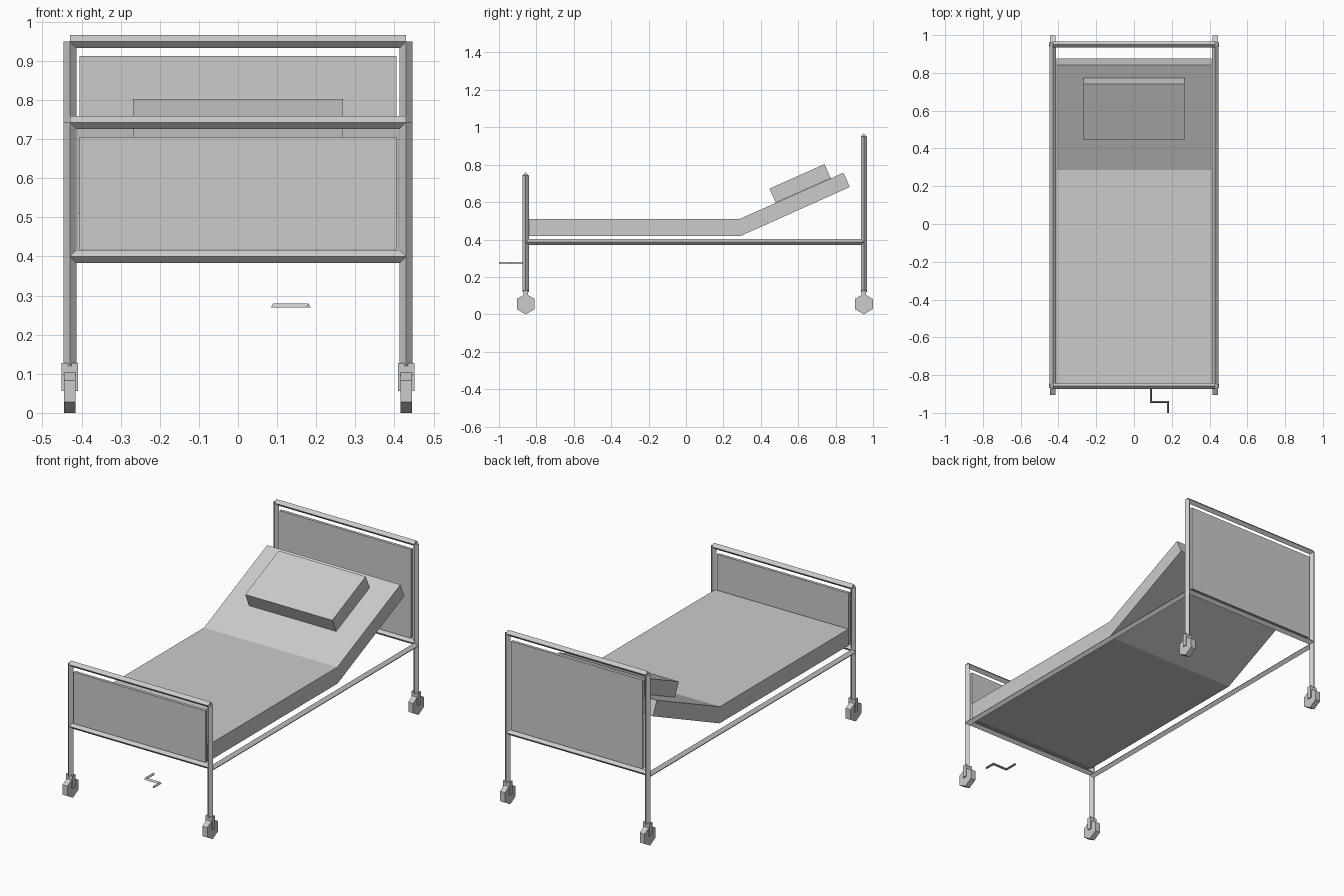
import bpy, bmesh, math
from mathutils import Vector

cube = bpy.data.objects.get("Cube")
if cube:
    bpy.data.objects.remove(cube, do_unlink=True)

grey = bpy.data.materials.new("light_grey")
grey.use_nodes = True
grey.diffuse_color = (0.6, 0.6, 0.6, 1)
grey.node_tree.nodes["Principled BSDF"].inputs["Base Color"].default_value = (0.6, 0.6, 0.6, 1)


def finish(name, bm):
    bmesh.ops.recalc_face_normals(bm, faces=bm.faces)
    mesh = bpy.data.meshes.new(name)
    bm.to_mesh(mesh)
    bm.free()
    mesh.materials.append(grey)
    obj = bpy.data.objects.new(name, mesh)
    bpy.context.scene.collection.objects.link(obj)
    return obj


def box(name, low, high):
    bm = bmesh.new()
    bmesh.ops.create_cube(bm, size=1)
    for v in bm.verts:
        v.co = [(a + b) / 2 + c * (b - a) for a, b, c in zip(low, high, v.co)]
    return finish(name, bm)


def extrude_x(name, profile, x, half):
    """Extrude a closed (y, z) profile along x."""
    bm = bmesh.new()
    face = bm.faces.new([bm.verts.new((x - half, y, z)) for y, z in profile])
    grown = bmesh.ops.extrude_face_region(bm, geom=[face])["geom"]
    moved = [g for g in grown if isinstance(g, bmesh.types.BMVert)]
    bmesh.ops.translate(bm, verts=moved, vec=(2 * half, 0, 0))
    return finish(name, bm)


def tube(name, path, radius, sides=4):
    """Mitred polygon tube, one section corner pointing up (or to +y on posts)."""
    bm = bmesh.new()
    pts = [Vector(p) for p in path]
    dirs = [(b - a).normalized() for a, b in zip(pts, pts[1:])]
    up = Vector((0, 1, 0)) if abs(dirs[0].z) > 0.9 else Vector((0, 0, 1))
    rings = []
    for i, p in enumerate(pts):
        before, after = dirs[max(i - 1, 0)], dirs[min(i, len(dirs) - 1)]
        mid = (before + after).normalized()
        side = mid.cross(up) / mid.dot(after)
        angles = [math.tau * k / sides for k in range(sides)]
        rings.append([bm.verts.new(p + radius * (up * math.cos(a) + side * math.sin(a)))
                      for a in angles])
    for r, s in zip(rings, rings[1:]):
        for k in range(sides):
            n = (k + 1) % sides
            bm.faces.new((r[k], r[n], s[n], s[k]))
    bm.faces.new(rings[0])
    bm.faces.new(rings[-1])
    return finish(name, bm)


HALF_X, TUBE_R = 0.43, 0.0165
FOOT_Y, HEAD_Y = -0.857, 0.951
LOW_Z = 0.4

# Head and foot ends: posts, rails, panel and casters
for end, y, top in (("foot", FOOT_Y, 0.743), ("head", HEAD_Y, 0.95)):
    for label, z in (("top", top), ("lower", LOW_Z)):
        tube(f"{end}_{label}_rail", [(-HALF_X, y, z), (HALF_X, y, z)], TUBE_R)
    box(f"{end}_panel", (-0.405, y - 0.008, LOW_Z + 0.018), (0.405, y + 0.008, top - 0.038))
    for side, x in (("right", -HALF_X), ("left", HALF_X)):
        tube(f"{end}_{side}_post", [(x, y, 0.12), (x, y, top)], TUBE_R)
        box(f"{end}_{side}_caster_fork", (x - 0.021, y - 0.012, 0.056), (x + 0.021, y + 0.012, 0.127))
        hexagon = [(y + 0.055 * math.sin(k * math.pi / 3), 0.055 + 0.055 * math.cos(k * math.pi / 3))
                   for k in range(6)]
        extrude_x(f"{end}_{side}_wheel", hexagon, x, 0.015)

# Long side rails
for side, x in (("right", -HALF_X), ("left", HALF_X)):
    tube(f"{side}_side_rail", [(x, FOOT_Y, 0.386), (x, HEAD_Y, 0.386)], TUBE_R)

# Mattress with raised back, and pillow
extrude_x("mattress", [(-0.842, 0.418), (0.29, 0.418), (0.876, 0.681),
                       (0.842, 0.757), (0.287, 0.51), (-0.842, 0.51)], 0, 0.41)
extrude_x("pillow", [(0.48, 0.597), (0.774, 0.728), (0.74, 0.803), (0.446, 0.672)], 0, 0.268)

# Crank handle below the foot end
tube("crank_handle", [(0.09, -0.868, 0.273), (0.09, -0.942, 0.273),
                      (0.18, -0.942, 0.273), (0.18, -1.0, 0.273)], 0.007, 3)
